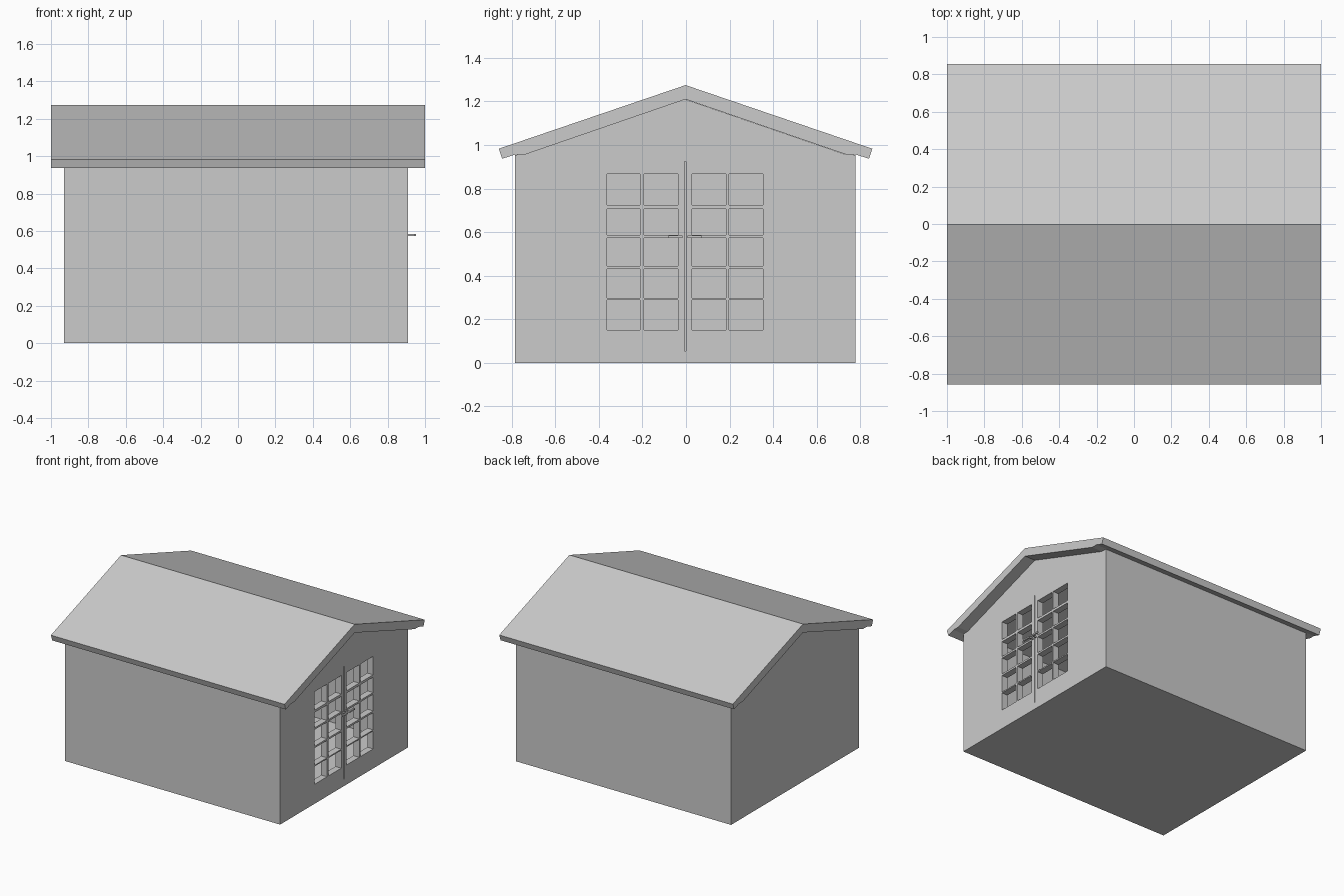
import bpy, bmesh

if "Cube" in bpy.data.objects:
    bpy.data.objects.remove(bpy.data.objects["Cube"])

YC = -0.004            # centre line of the gable
X0, X1 = -0.93, 0.91   # outer wall ends
T = 0.05               # wall and door thickness


def make_object(name, bm):
    bmesh.ops.recalc_face_normals(bm, faces=bm.faces)
    mesh = bpy.data.meshes.new(name)
    bm.to_mesh(mesh)
    bm.free()
    ob = bpy.data.objects.new(name, mesh)
    bpy.context.collection.objects.link(ob)
    return ob


def prism(name, half, x0, x1):
    """Extrude along x a profile given as its +y half, top to bottom."""
    pts = half + [(-y, z) for y, z in reversed(half) if y > 0]
    bm = bmesh.new()
    face = bm.faces.new([bm.verts.new((x0, YC + y, z)) for y, z in pts])
    new = bmesh.ops.extrude_face_region(bm, geom=[face])["geom"]
    bmesh.ops.translate(bm, vec=(x1 - x0, 0, 0),
                        verts=[v for v in new if isinstance(v, bmesh.types.BMVert)])
    return make_object(name, bm)


def boxes(name, specs):
    """One object from boxes given as x, y and z ranges."""
    bm = bmesh.new()
    for rng in specs:
        vs = bmesh.ops.create_cube(bm, size=1)["verts"]
        for v in vs:
            for i, (a, b) in enumerate(rng):
                v.co[i] = (a + b) / 2 + v.co[i] * (b - a)
    return make_object(name, bm)


def cut(target, cutter):
    cutter.hide_render = True
    cutter.hide_set(True)
    mod = target.modifiers.new(cutter.name, 'BOOLEAN')
    mod.operation = 'DIFFERENCE'
    mod.solver = 'EXACT'
    mod.object = cutter


# hollow walls with floor
walls = prism("walls", [(0, 1.21), (0.735, 0.957), (0.781, 0.955), (0.781, 0)], X0, X1)
room = prism("room_cutter", [(0, 1.35), (0.781 - T, 1.1), (0.781 - T, T)], X0 + T, X1 - T)
cut(walls, room)

# window panes and the slit between the two doors
depth = (X1 - 0.1, X1 + 0.1)
cols = [(-0.362, -0.211), (-0.193, -0.037), (0.028, 0.183), (0.198, 0.353)]
rows = [(0.151, 0.289), (0.298, 0.431), (0.445, 0.573), (0.587, 0.706), (0.725, 0.867)]
openings = [(depth, c, r) for c in cols for r in rows]
openings.append((depth, (-0.008, 0.0), (0.055, 0.925)))
cut(walls, boxes("pane_cutter", openings))

# roof: a bent slab notched where it sits on the side walls
ridge = prism("roof", [(0, 1.275), (0.857, 0.983), (0.842, 0.937),
                       (0.783, 0.956), (0.735, 0.957)], -1, 1)
bm = bmesh.new()
bm.from_mesh(ridge.data)
bm.free()
bpy.data.objects.remove(ridge)

bm = bmesh.new()
upper = [(-0.857, 0.983), (0, 1.275), (0.857, 0.983)]
lower = [(0.842, 0.937), (0.783, 0.956), (0.735, 0.957), (0, 1.21),
         (-0.735, 0.957), (-0.783, 0.956), (-0.842, 0.937)]
face = bm.faces.new([bm.verts.new((-1, YC / 2 + y, z)) for y, z in upper + lower])
new = bmesh.ops.extrude_face_region(bm, geom=[face])["geom"]
bmesh.ops.translate(bm, vec=(2, 0, 0),
                    verts=[v for v in new if isinstance(v, bmesh.types.BMVert)])
make_object("roof", bm)

# lever handles, one per door
for side, s in (("left", -1), ("right", 1)):
    def span(a, b):
        return tuple(sorted((YC + s * a, YC + s * b)))
    boxes(side + "_door_handle", [
        ((X1 - 0.01, 0.945), span(0.012, 0.022), (0.573, 0.584)),
        ((0.94, 0.952), span(0.012, 0.076), (0.573, 0.584))])
